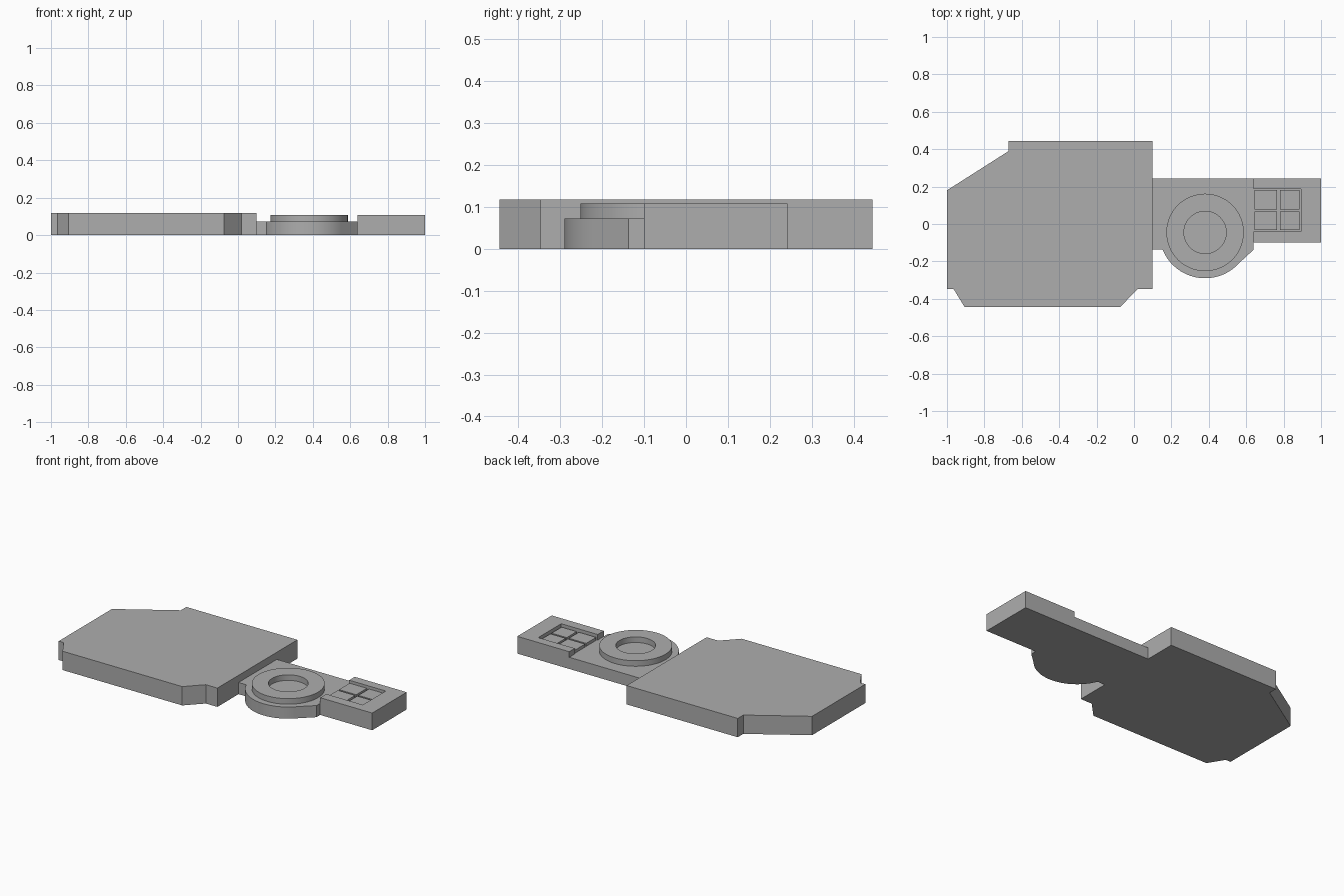
import bpy, bmesh
from math import cos, sin, radians, tau

cube = bpy.data.objects.get("Cube")
if cube:
    bpy.data.objects.remove(cube, do_unlink=True)

GREY = (0.42, 0.42, 0.42, 1)
grey = bpy.data.materials.new("plain grey")
grey.use_nodes = True
grey.diffuse_color = GREY
grey.node_tree.nodes["Principled BSDF"].inputs["Base Color"].default_value = GREY

PLATE, BLOCK, BODY = 0.073, 0.108, 0.118   # heights of the three levels
CX, CY = 0.38, -0.045                      # centre of the round ring


def finish(name, bm, smooth=False):
    bmesh.ops.recalc_face_normals(bm, faces=bm.faces)
    mesh = bpy.data.meshes.new(name)
    bm.to_mesh(mesh)
    bm.free()
    mesh.materials.append(grey)
    obj = bpy.data.objects.new(name, mesh)
    bpy.context.collection.objects.link(obj)
    if smooth:
        bpy.ops.object.select_all(action="DESELECT")
        obj.select_set(True)
        bpy.context.view_layer.objects.active = obj
        bpy.ops.object.shade_smooth_by_angle(angle=radians(30))
    return obj


def slab(name, outline, bottom, top, smooth=False):
    """Extrude a flat outline upwards."""
    bm = bmesh.new()
    face = bm.faces.new([bm.verts.new((x, y, bottom)) for x, y in outline])
    new = bmesh.ops.extrude_face_region(bm, geom=[face], use_keep_orig=True)["geom"]
    verts = [v for v in new if isinstance(v, bmesh.types.BMVert)]
    bmesh.ops.translate(bm, verts=verts, vec=(0, 0, top - bottom))
    return finish(name, bm, smooth)


def ring(name, inner, outer, bottom, top, count=64):
    """Flat washer made by lofting a square section around the centre."""
    bm = bmesh.new()
    section = [(inner, bottom), (outer, bottom), (outer, top), (inner, top)]
    loops = [[bm.verts.new((CX + r * cos(tau * i / count),
                            CY + r * sin(tau * i / count), z))
              for i in range(count)] for r, z in section]
    for k in range(4):
        a, b = loops[k], loops[(k + 1) % 4]
        for i in range(count):
            j = (i + 1) % count
            bm.faces.new((a[i], a[j], b[j], b[i]))
    return finish(name, bm, True)


# Large body with clipped corners
slab("body", [(-1, -0.347), (-0.965, -0.347), (-0.905, -0.445), (-0.075, -0.445),
              (0.02, -0.347), (0.1, -0.347), (0.1, 0.445), (-0.67, 0.445),
              (-0.67, 0.39), (-1, 0.18)], 0, BODY)

# Low neck plate with a round front edge and a tongue forming the recess floor
arc = [(CX + 0.245 * cos(radians(a)), CY + 0.245 * sin(radians(a)))
       for a in range(202, 319, 4)]
slab("neck_plate", [(0.1, -0.137), (0.153, -0.137)] + arc +
     [(0.64, -0.137), (0.64, -0.04), (0.893, -0.04), (0.893, 0.187),
      (0.64, 0.187), (0.64, 0.242), (0.1, 0.242)], 0, PLATE, True)

# Raised ring on the neck
ring("round_ring", 0.113, 0.207, PLATE, BLOCK)

# End block wrapping around the recess
slab("end_block", [(0.64, -0.1), (1, -0.1), (1, 0.242), (0.64, 0.242),
                   (0.64, 0.187), (0.893, 0.187), (0.893, -0.04), (0.64, -0.04)],
     0, BLOCK)

# Four square pads in the recess
for side, x0, x1 in (("inner", 0.645, 0.765), ("outer", 0.78, 0.885)):
    for end, y0, y1 in (("front", -0.032, 0.067), ("back", 0.078, 0.183)):
        slab(f"{side}_{end}_pad", [(x0, y0), (x1, y0), (x1, y1), (x0, y1)],
             PLATE, 0.092)
